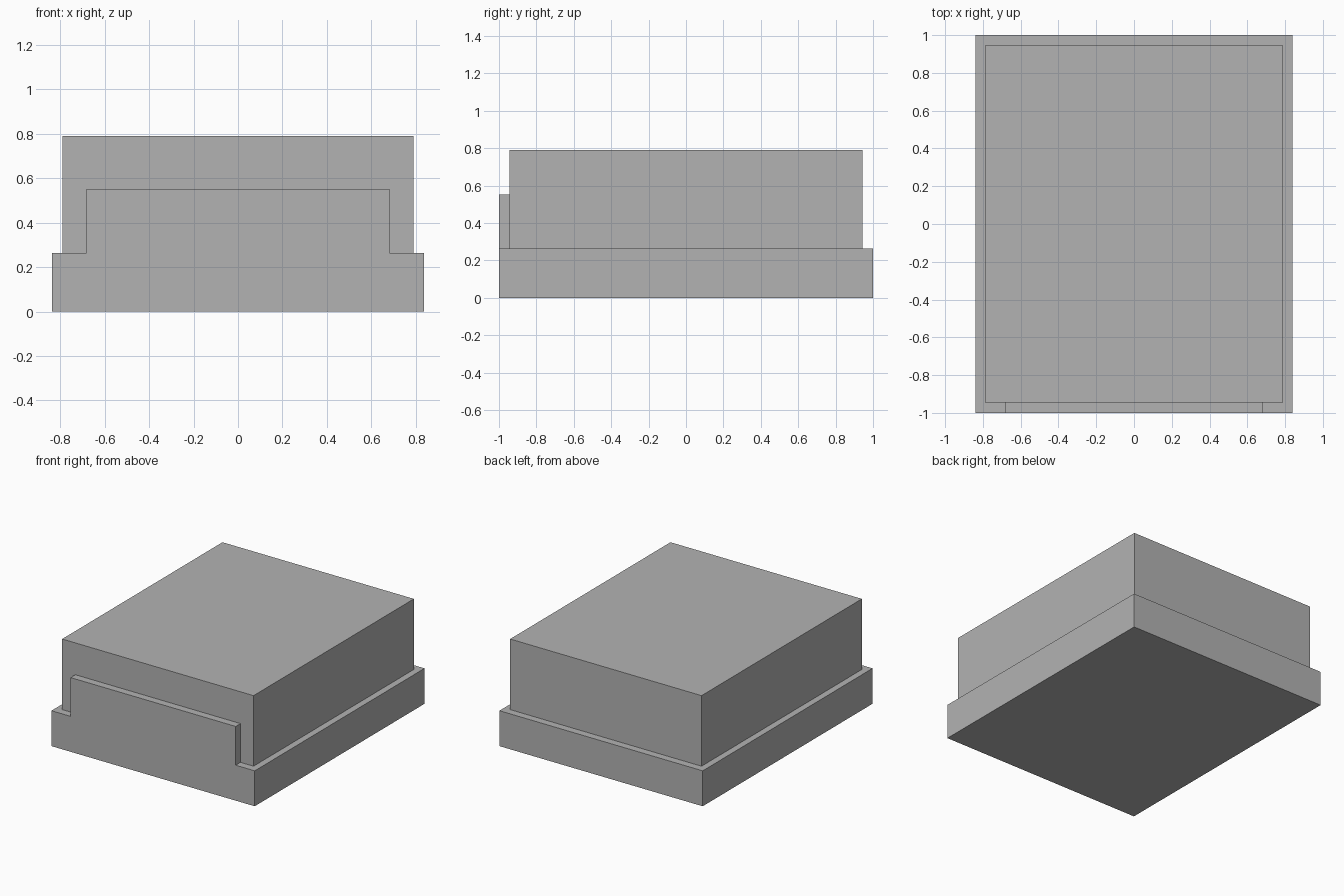
import bpy, bmesh

if "Cube" in bpy.data.objects:
    bpy.data.objects.remove(bpy.data.objects["Cube"])

# Main dimensions
BX, BY, BZ = 0.838, 1.0, 0.264      # base half width, half depth, height
UX, UY, UZ = 0.789, 0.944, 0.79     # upper body half width, half depth, top
TX, TZ = 0.681, 0.553               # front tab half width, top

grey = bpy.data.materials.new("plain grey")
grey.diffuse_color = (0.45, 0.45, 0.45, 1)
grey.use_nodes = True
grey.node_tree.nodes["Principled BSDF"].inputs["Base Color"].default_value = grey.diffuse_color


def finish(name, bm):
    bmesh.ops.recalc_face_normals(bm, faces=bm.faces)
    mesh = bpy.data.meshes.new(name)
    bm.to_mesh(mesh)
    bm.free()
    mesh.materials.append(grey)
    bpy.context.collection.objects.link(bpy.data.objects.new(name, mesh))


# Base with the front tab rising flush from its front face
bm = bmesh.new()
profile = [(-BX, 0), (BX, 0), (BX, BZ), (TX, BZ), (TX, TZ), (-TX, TZ), (-TX, BZ), (-BX, BZ)]
front = [bm.verts.new((x, -BY, z)) for x, z in profile]
back = [bm.verts.new((x, BY, z)) for x, z in (profile[0], profile[1], profile[2], profile[7])]
tab = [bm.verts.new((x, -UY, z)) for x, z in profile[3:7]]
bm.faces.new(front)
bm.faces.new(back)
for a, b, c, d in ((0, 1, 1, 0), (1, 2, 2, 1), (7, 0, 0, 3)):      # bottom and sides
    bm.faces.new((front[a], front[b], back[c], back[d]))
for i in range(3):                                                 # tab edges
    bm.faces.new((front[3 + i], front[4 + i], tab[i + 1], tab[i]))
bm.faces.new(tab)                                                  # tab back
bm.faces.new((front[2], front[3], tab[0], tab[3], front[6], front[7], back[3], back[2]))
finish("base_with_front_tab", bm)

# Upper body block
bm = bmesh.new()
bmesh.ops.create_cube(bm, size=1)
for v in bm.verts:
    v.co = (v.co.x * 2 * UX, v.co.y * 2 * UY, UZ if v.co.z > 0 else BZ)
finish("upper_body", bm)
